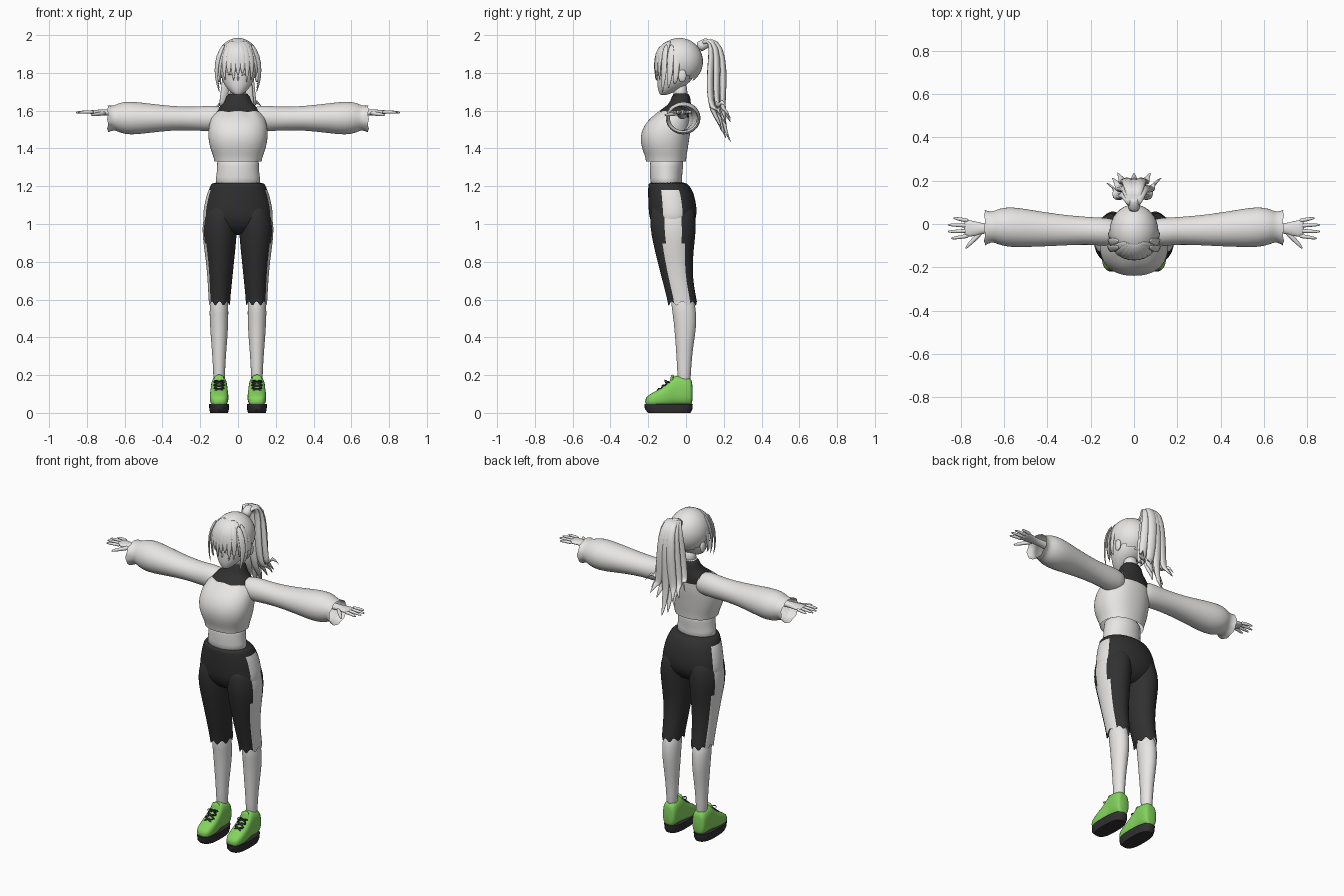
import bpy, bmesh, random
from math import sin, cos, pi, sqrt
from mathutils import Vector

random.seed(4)
default_cube = bpy.data.objects.get("Cube")
if default_cube:
    bpy.data.objects.remove(default_cube, do_unlink=True)


def material(name, r, g, b):
    mat = bpy.data.materials.new(name)
    mat.use_nodes = True
    mat.diffuse_color = (r, g, b, 1)
    mat.node_tree.nodes["Principled BSDF"].inputs["Base Color"].default_value = (r, g, b, 1)
    return mat


PALE = material("pale_grey", .8, .79, .78)
DARK = material("charcoal", .03, .03, .03)
GREEN = material("lime_green", .23, .66, .11)


def finish(name, bm, mats, mirrored=False, subdivide=1):
    """Turn a bmesh into a smooth object, optionally mirrored across x."""
    bmesh.ops.recalc_face_normals(bm, faces=bm.faces)
    mesh = bpy.data.meshes.new(name)
    bm.to_mesh(mesh)
    bm.free()
    for mat in mats:
        mesh.materials.append(mat)
    for poly in mesh.polygons:
        poly.use_smooth = True
    if not subdivide:
        mesh.set_sharp_from_angle(angle=pi / 5)
    obj = bpy.data.objects.new(name, mesh)
    bpy.context.scene.collection.objects.link(obj)
    if mirrored:
        obj.modifiers.new("mirror", 'MIRROR').use_mirror_merge = False
    if subdivide:
        sub = obj.modifiers.new("smooth", 'SUBSURF')
        sub.levels = sub.render_levels = subdivide
    return obj


def skin_rings(bm, rings, caps, paint=None):
    """Bridge rings of points with quads and close the chosen ends."""
    loops = [[bm.verts.new(p) for p in ring] for ring in rings]
    n = len(loops[0])
    for low, high in zip(loops, loops[1:]):
        for i in range(n):
            j = (i + 1) % n
            face = bm.faces.new((low[i], low[j], high[j], high[i]))
            if paint:
                face.material_index = paint(i, face.calc_center_median())
    if caps[0]:
        bm.faces.new(loops[0][::-1])
    if caps[1]:
        bm.faces.new(loops[-1])


PLACE = {'x': lambda t, a, b: (t, a, b),
         'y': lambda t, a, b: (a, t, b),
         'z': lambda t, a, b: (a, b, t)}


def loft(name, rows, mats, axis='z', n=32, power=2, caps=(True, True),
         jag={}, paint=None, mirrored=False, subdivide=1):
    """Rows are: position on axis, two centre coordinates, two radii."""
    def bend(v):
        return abs(v) ** (2 / power) * (1 if v > 0 else -1)

    rings = []
    for k, (t, a, b, ra, rb) in enumerate(rows):
        ring = []
        for i in range(n):
            u = 2 * pi * i / n
            tooth = jag.get(k, 0) * (abs(i % 4 - 2) - 1)
            ring.append(PLACE[axis](t + tooth, a + ra * bend(cos(u)), b + rb * bend(sin(u))))
        rings.append(ring)
    bm = bmesh.new()
    skin_rings(bm, rings, caps, paint)
    return finish(name, bm, mats, mirrored, subdivide)


def sweep(name, points, radii, mat, flat=1, centre=(0, 0, 0), mirrored=False, n=8):
    """Tapered strand along points; flat thins it away from the centre."""
    pts = [Vector(p) for p in points]
    rings = []
    for k, p in enumerate(pts):
        along = (pts[min(k + 1, len(pts) - 1)] - pts[max(k - 1, 0)]).normalized()
        side = along.cross(p - Vector(centre)).normalized()
        out = side.cross(along)
        rings.append([p + radii[k] * (side * cos(2 * pi * i / n) + out * flat * sin(2 * pi * i / n))
                      for i in range(n)])
    bm = bmesh.new()
    skin_rings(bm, rings, (True, True))
    return finish(name, bm, [mat], mirrored)


def ball(name, centre, size, mat, mirrored=False, keep=None):
    bm = bmesh.new()
    bmesh.ops.create_uvsphere(bm, u_segments=32, v_segments=20, radius=1)
    for v in bm.verts:
        v.co = Vector(c + s * q for c, s, q in zip(centre, size, v.co))
    if keep:
        gone = [f for f in bm.faces if not keep(f.calc_center_median())]
        bmesh.ops.delete(bm, geom=gone, context='FACES')
    return finish(name, bm, [mat], mirrored, 0)


# Shoes, soles and laces
loft("sole", [(0, .1, -.088, .047, .112), (.02, .1, -.092, .052, .126), (.048, .1, -.092, .053, .128)],
     [DARK], power=2.7, mirrored=True, subdivide=0)
loft("shoe", [(.035, .1, .105, .03, .055), (.025, .1, .113, .044, .075), (-.03, .1, .118, .045, .078),
              (-.062, .1, .12, .043, .08), (-.085, .1, .1, .047, .066), (-.14, .1, .08, .051, .046),
              (-.19, .1, .067, .047, .034), (-.217, .1, .06, .028, .018)],
     [GREEN], axis='y', n=24, power=2.6, mirrored=True)
loft("shoe_tongue", [(.13, .1, -.085, .028, .012), (.17, .1, -.074, .03, .012), (.205, .1, -.07, .024, .008)],
     [GREEN], n=16, mirrored=True)
for i in range(3):
    y, z = -.086 - .022 * i, .172 - .018 * i
    for s in (-1, 1):
        sweep("shoe_lace", [(.1 - .032 * s, y, z - .012), (.1, y - .014, z - .003), (.1 + .032 * s, y - .022, z - .028)],
              (.006, .006, .006), DARK, mirrored=True)
for s in (-1, 1):
    sweep("lace_loop", [(.1, -.1, .165), (.1 + .02 * s, -.115, .178), (.1 + .035 * s, -.11, .16), (.1 + .008 * s, -.102, .157)],
          (.004, .004, .004, .004), DARK, mirrored=True)

# Lower legs
loft("lower_leg", [(.12, .1, -.01, .03, .034), (.25, .1, -.01, .032, .037), (.35, .1, -.008, .04, .046),
                   (.44, .1, -.004, .047, .057), (.52, .101, -.006, .05, .063), (.64, .1, -.025, .05, .065)],
     [PALE], mirrored=True)


# Cropped trousers with a pale stripe down each outer side
def leg_stripe(i, c):
    return int(min(i, 31 - i) < (3 if c.z < .88 else 2))


def hip_stripe(i, c):
    around = min(i, 31 - i, abs(i - 16) if i > 15 else 15 - i)
    return int(around < 2 and c.z < 1.18)


loft("trouser_leg", [(.58, .098, -.02, .057, .078), (.61, .098, -.024, .058, .078), (.7, .096, -.044, .065, .081),
                     (.8, .095, -.058, .074, .093), (.9, .097, -.065, .087, .11),
                     (.98, .098, -.068, .093, .122), (1.06, .09, -.07, .088, .12), (1.12, .08, -.075, .07, .1)],
     [DARK, PALE], caps=(False, True), jag={0: .016}, paint=leg_stripe, mirrored=True)
loft("trouser_hips", [(.94, 0, -.07, .09, .06), (.99, 0, -.07, .17, .105), (1.03, 0, -.07, .188, .124),
                      (1.08, 0, -.07, .183, .129), (1.15, 0, -.078, .168, .123),
                      (1.18, 0, -.084, .156, .117), (1.205, 0, -.092, .145, .108), (1.224, 0, -.1, .137, .1)],
     [DARK, PALE], power=2.15, paint=hip_stripe)

# Bare waist
loft("waist", [(1.18, 0, -.1, .13, .09), (1.25, 0, -.107, .115, .083), (1.3, 0, -.103, .11, .089),
               (1.38, 0, -.1, .115, .09)], [PALE])


# Sweater body running up into the dark high collar
def collar(i, c):
    return int(c.z > 1.6 or (c.y > 0 and c.z > 1.555))


loft("sweater", [(1.33, 0, -.106, .125, .106), (1.36, 0, -.107, .131, .11), (1.4, 0, -.112, .148, .122),
                 (1.46, 0, -.113, .16, .132), (1.52, 0, -.098, .156, .127), (1.565, 0, -.078, .142, .108),
                 (1.597, 0, -.052, .122, .086), (1.625, 0, -.038, .09, .066),
                 (1.65, 0, -.028, .067, .052), (1.7, 0, -.025, .06, .046)],
     [PALE, DARK], power=2.25, caps=(False, True), jag={6: .007}, paint=collar)

# Puffed sleeves with flared cuffs
loft("sleeve", [(.05, -.04, 1.555, .055, .055), (.12, -.038, 1.56, .066, .069), (.18, -.033, 1.558, .064, .066),
                (.25, -.03, 1.558, .065, .062), (.35, -.028, 1.56, .073, .064), (.48, -.02, 1.56, .086, .079),
                (.57, -.014, 1.56, .095, .09), (.63, -.012, 1.563, .083, .08), (.655, -.013, 1.563, .066, .062),
                (.69, -.018, 1.555, .084, .072)],
     [PALE], axis='x', caps=(True, False), jag={9: .004}, mirrored=True)

# Forearms, hands and fingers
loft("hand", [(.4, -.02, 1.575, .034, .032), (.62, -.02, 1.588, .025, .022), (.69, -.02, 1.59, .021, .017),
              (.725, -.022, 1.591, .033, .015), (.77, -.02, 1.592, .041, .012), (.785, -.018, 1.592, .036, .009)],
     [PALE], axis='x', n=16, mirrored=True)
for k, reach in enumerate((.845, .86, .86, .835)):
    y = -.054 + .023 * k
    spread = (k - 1.5) * .008
    sweep("finger", [(.76, y, 1.592), (.8, y + spread / 2, 1.594), (reach - .01, y + spread, 1.591),
                     (reach, y + spread, 1.59)], (.011, .0095, .007, .003), PALE, mirrored=True)
sweep("thumb", [(.7, -.03, 1.588), (.735, -.068, 1.583), (.768, -.1, 1.578), (.778, -.115, 1.576)],
      (.014, .012, .009, .003), PALE, mirrored=True)

# Head and face
loft("neck", [(1.64, 0, -.03, .045, .04), (1.76, 0, -.03, .045, .04)], [PALE], n=24)
loft("face", [(1.682, 0, -.12, .014, .017), (1.695, 0, -.106, .036, .036), (1.72, 0, -.085, .06, .066),
              (1.75, 0, -.065, .08, .087), (1.8, 0, -.048, .095, .105), (1.87, 0, -.04, .1, .11),
              (1.93, 0, -.038, .08, .09)], [PALE])
sweep("nose", [(0, -.148, 1.785), (0, -.158, 1.765), (0, -.152, 1.755)], (.004, .008, .004), PALE)
sweep("eyelid", [(.018, -.15, 1.787), (.04, -.144, 1.796), (.064, -.128, 1.788)], (.002, .005, .002), PALE, mirrored=True)
ball("ear", (.1, -.02, 1.785), (.012, .022, .034), PALE, mirrored=True)

# Hair cap, fringe and side locks
HEAD = (0, -.035, 1.86)
ball("hair_cap", HEAD, (.113, .125, .125), PALE, keep=lambda c: c.z > 1.787 - .58 * c.y)
for k in range(9):
    x = -.096 + .024 * k
    y = -.035 - .128 * sqrt(1 - (x / .125) ** 2)
    tip = 1.765 + .02 * (k % 3) - .4 * abs(x)
    sweep("fringe_lock", [(x * .3, -.085, 1.972), (x * .75, y * .9, 1.935), (x, y, 1.87),
                          (x * 1.04, y - .002, 1.82), (x * .95, y, tip)],
          (.012, .022, .02, .014, .002), PALE, .35, HEAD)
for k in range(3):
    y = -.115 + .032 * k
    sweep("side_lock", [(.07, y * .9, 1.955), (.107, y, 1.89), (.116, y, 1.81),
                        (.112, y - .006, 1.75), (.096, y - .01, 1.69 + .025 * k)],
          (.014, .021, .018, .012, .002), PALE, .35, HEAD, mirrored=True)

# High ponytail made of overlapping locks
sweep("hair_tie", [(0, .06, 1.93), (0, .1, 1.955), (0, .125, 1.965)], (.036, .028, .03), PALE)
for k in range(11):
    side = (k - 5) / 5
    depth = .035 * (k % 3 - 1)
    tip = 1.41 + .17 * abs(side) + random.uniform(0, .05)
    sweep("ponytail_lock", [(side * .012, .085, 1.95), (side * .024, .125 + depth * .3, 1.978),
                            (side * .04, .163 + depth * .6, 1.94), (side * .054, .165 + depth, 1.82),
                            (side * .066, .162 + depth, 1.7), (side * .085, .165 + depth * .8, 1.6),
                            (side * .095, .19 + depth * .5, tip + .06), (side * .13, .215 + depth * .7, tip)],
          (.018, .024, .028, .03, .029, .025, .016, .002), PALE, .6, (0, 0, 1.7))
